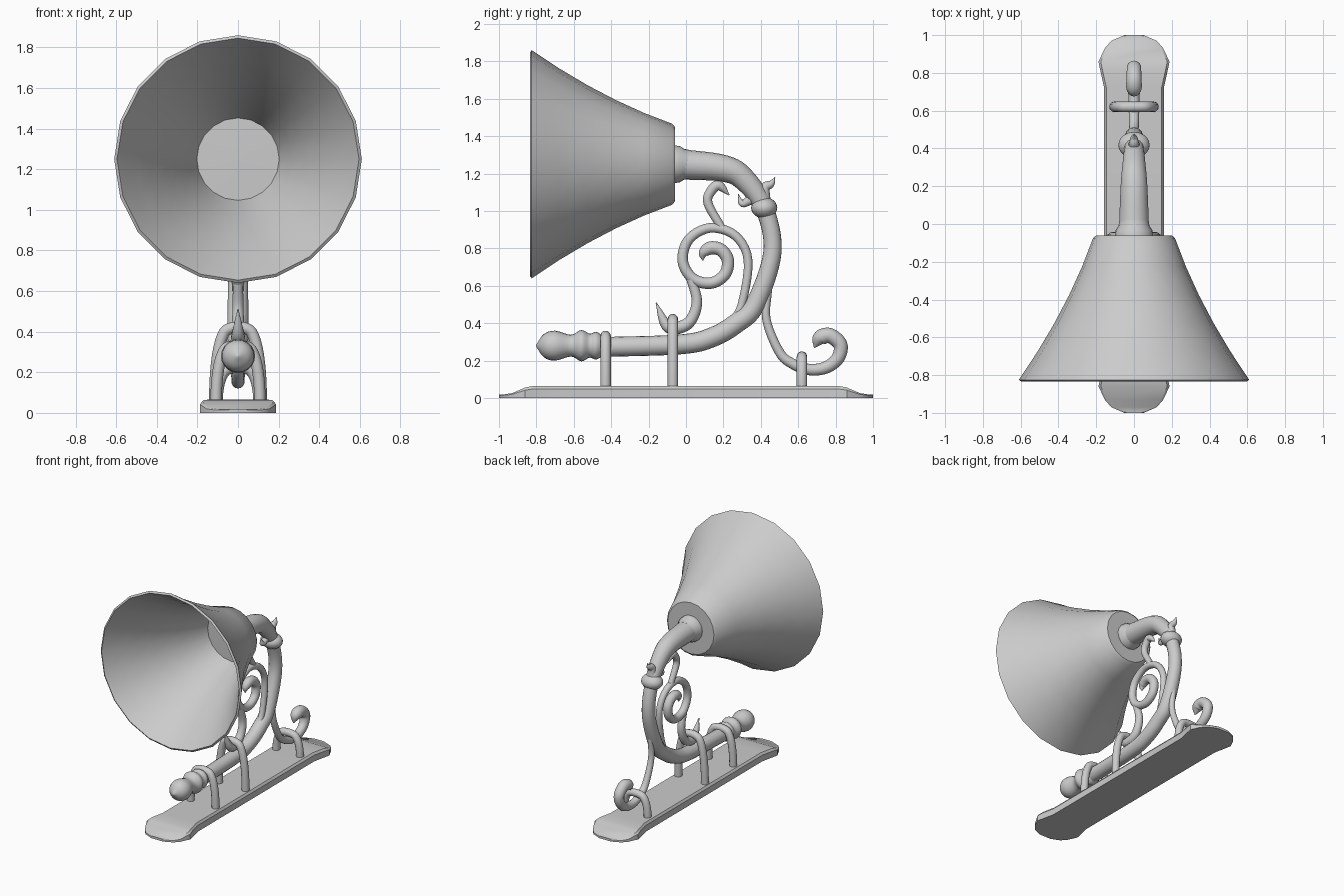
import bpy, bmesh, math
from mathutils import Vector

if "Cube" in bpy.data.objects:
    bpy.data.objects.remove(bpy.data.objects["Cube"])


def finish(bm, name, angle=40):
    bmesh.ops.remove_doubles(bm, verts=bm.verts, dist=1e-5)
    bmesh.ops.recalc_face_normals(bm, faces=bm.faces)
    me = bpy.data.meshes.new(name)
    bm.to_mesh(me)
    bm.free()
    ob = bpy.data.objects.new(name, me)
    bpy.context.collection.objects.link(ob)
    bpy.ops.object.select_all(action='DESELECT')
    ob.select_set(True)
    bpy.context.view_layer.objects.active = ob
    bpy.ops.object.shade_smooth_by_angle(angle=math.radians(angle))
    return ob


def skin(bm, rings):
    """Join rings of verts with quads and cap the two ends."""
    n = len(rings[0])
    for a, b in zip(rings, rings[1:]):
        for i in range(n):
            j = (i + 1) % n
            bm.faces.new((a[i], a[j], b[j], b[i]))
    bm.faces.new(rings[0])
    bm.faces.new(rings[-1])


def smooth_path(pts, steps):
    """Catmull-Rom curve through flat points."""
    p = [Vector(q) for q in pts]
    p = [2 * p[0] - p[1]] + p + [2 * p[-1] - p[-2]]
    out = []
    for a, b, c, d in zip(p, p[1:], p[2:], p[3:]):
        for s in range(steps):
            t = s / steps
            out.append(0.5 * (2 * b + (c - a) * t + (2 * a - 5 * b + 4 * c - d) * t * t
                              + (3 * b - a - 3 * c + d) * t ** 3))
    return out + [p[-2]]


def tube(name, pts, radius, steps=6, sides=14, side_on=True, offset=0.0):
    """Sweep a circle of radius(t) along a flat path in the yz plane, or the xz plane."""
    path = smooth_path(pts, steps)
    last = len(path) - 1
    bm = bmesh.new()
    rings = []
    for i, q in enumerate(path):
        t = path[min(i + 1, last)] - path[max(i - 1, 0)]
        n = Vector((-t.y, t.x)).normalized()
        r = radius(i / last)
        ring = []
        for k in range(sides):
            a = 2 * math.pi * k / sides
            u, v = q + n * r * math.cos(a)
            w = offset + r * math.sin(a)
            ring.append(bm.verts.new((w, u, v) if side_on else (u, w, v)))
        rings.append(ring)
    skin(bm, rings)
    return finish(bm, name, 50)


def swell(r0, r1, tip):
    """Radius growing from r0 to r1, then rounding off to a point over the last part."""
    def radius(t):
        r = r0 + (r1 - r0) * t
        s = max(0, (t - 1 + tip) / tip)
        return max(.003, r * (1 - s ** 2))
    return radius


def lathe(name, profile, z, sides=24, angle=40):
    """Revolve (y, radius) points around a line along y at height z."""
    bm = bmesh.new()
    rings = [[bm.verts.new((r * math.sin(2 * math.pi * k / sides), y,
                            z + r * math.cos(2 * math.pi * k / sides)))
              for k in range(sides)] for y, r in profile]
    skin(bm, rings)
    return finish(bm, name, angle)


# Back plate: sections (y, half width, top height), mirrored end to end
half = [(1, .05, .018), (.97, .12, .02), (.93, .155, .026), (.86, .188, .056), (.82, .18, .064), (.72, .158, .065)]
bm = bmesh.new()
rings = []
for y, w, h in half + [(-y, w, h) for y, w, h in reversed(half)]:
    side = [(w, 0), (w, h * .75), (w - .012, h)]
    shape = side + [(-x, z) for x, z in reversed(side)]
    rings.append([bm.verts.new((x, y, z)) for x, z in shape])
skin(bm, rings)
finish(bm, "back_plate", 35)

# Flared shade: outer flare, rim, then the same flare inside
flare = []
for i in range(6):
    d = .15 * i
    flare.append((-.075 - d, .217 + .35 * d + .232 * d * d))
inner = [(y - .01, r - .014) for y, r in reversed(flare)]
lathe("shade", [(-.06, .001), (-.06, .2)] + flare + inner + [(-.09, .001)], 1.25, 20, 35)

# Collar where the arm meets the shade
lathe("collar", [(-.065, .1), (-.035, .098), (-.01, .082), (.02, .076)], 1.25)

# Main arm, thick at the collar and slimmer beyond the knuckle
tube("arm", [(-.03, 1.25), (.2, 1.228), (.31, 1.17), (.418, 1.017), (.462, .78), (.37, .5),
             (.27, .4), (.14, .325), (-.03, .287), (-.48, .272)],
     lambda t: .053 + .028 * max(0, 1 - 3 * t) - .005 * math.exp(-((t - .4) * 8) ** 2), 8, 18)

# Turned finial on the lower end of the arm
knobs = smooth_path([(-.44, .05), (-.48, .074), (-.515, .064), (-.56, .084), (-.615, .058),
                     (-.7, .08), (-.76, .062), (-.803, .002)], 4)
lathe("finial", knobs, .28, 20, 60)

# Knuckle on the arm
bm = bmesh.new()
bmesh.ops.create_uvsphere(bm, u_segments=20, v_segments=12, radius=1)
bmesh.ops.scale(bm, vec=(.083, .07, .057), verts=bm.verts)
bmesh.ops.translate(bm, vec=(0, .418, 1.017), verts=bm.verts)
finish(bm, "knuckle", 60)

# Large scroll: a stem off the arm, then a spiral of one and a half turns
spiral = []
for i in range(13):
    a, r = i * math.pi / 4, .202 - .0135 * i
    spiral.append((.13 + r * math.cos(a), .735 + r * math.sin(a)))
tube("main_scroll", [(.24, .40), (.298, .5)] + spiral, swell(.021, .038, .16), 5)

# Smaller scrolls and leaves
tube("upper_scroll", [(.19, .91), (.118, 1.04), (.133, 1.105), (.175, 1.136), (.232, 1.085)], swell(.022, .031, .35))
tube("lower_scroll", [(.02, .66), (.058, .52), (.025, .415), (-.04, .377), (-.105, .39), (-.16, .51)],
     swell(.025, .04, .35))
tube("foot_scroll", [(.44, .58), (.43, .42), (.5, .245), (.57, .183), (.66, .152), (.75, .164), (.813, .215),
                     (.825, .285), (.77, .333), (.715, .32), (.686, .27)], swell(.02, .046, .14))
tube("leaf_inner", [(.40, 1.05), (.35, 1.06), (.3, 1.04), (.28, 1.09)], swell(.034, .012, .4))
tube("leaf_outer", [(.42, 1.03), (.42, 1.12), (.455, 1.145), (.475, 1.18)], swell(.036, .012, .4))

# Hoops holding the arm to the plate: y, top height, leg spacing
for label, y, top, leg in (("front", -.43, .36, .108), ("middle", -.07, .45, .115), ("rear", .62, .25, .103)):
    arch = []
    for i in range(13):
        c, s = math.cos(math.pi * i / 12), math.sin(math.pi * i / 12)
        arch.append((math.copysign(leg * abs(c) ** .55, c) if i != 6 else 0, .05 + (top - .078) * s))
    tube(label + "_hoop", arch, lambda t: .028, 3, 12, False, y)
